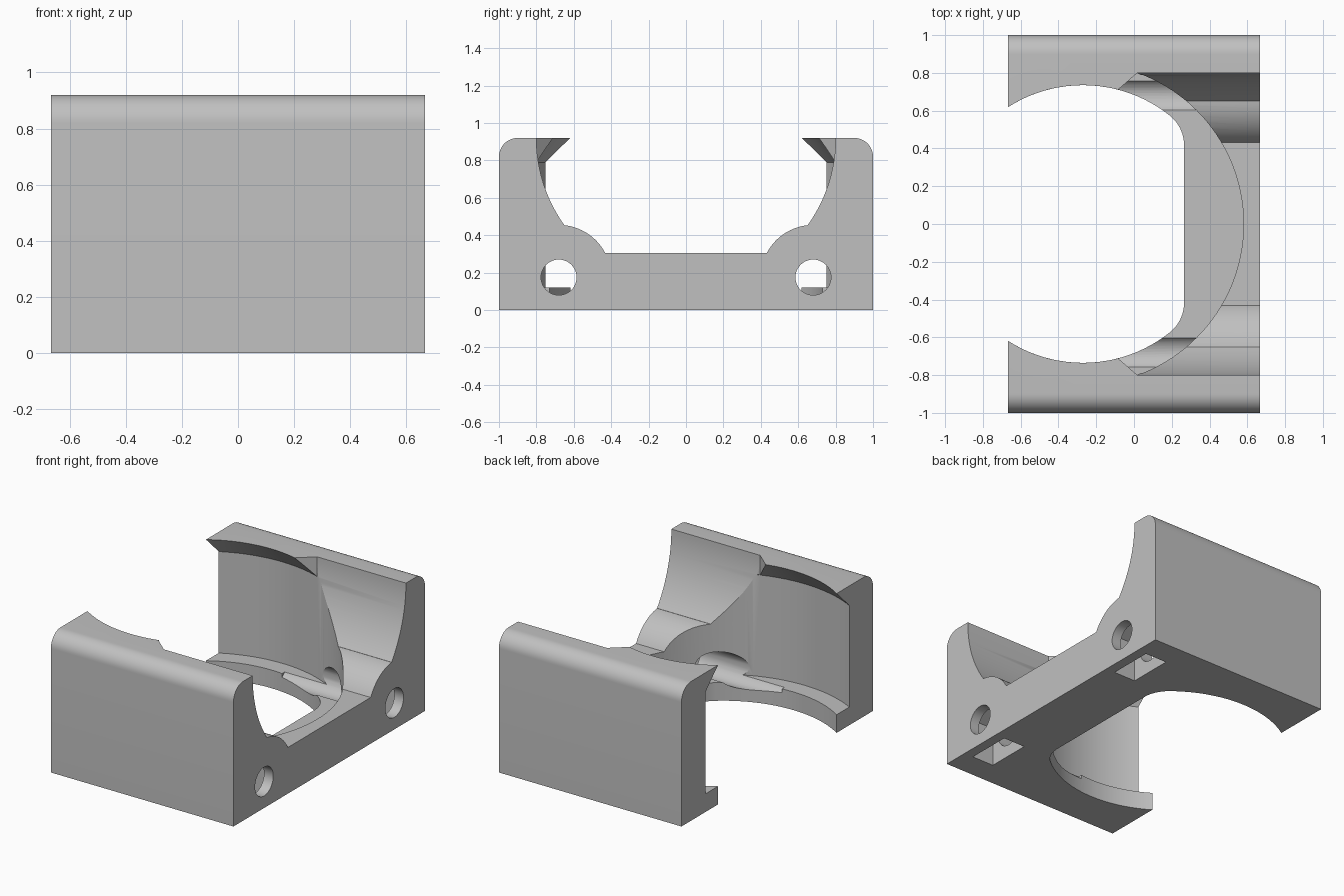
import bpy, bmesh
from math import sin, cos, radians, degrees, atan2, sqrt
from mathutils import Vector

if "Cube" in bpy.data.objects:
    bpy.data.objects.remove(bpy.data.objects["Cube"])

HALF_X, HEIGHT = 0.667, 0.92
BORE_X, BORE_R, LIP_R = -0.27, 0.85, 0.735
BOLT_Y, BOLT_Z, BOLT_R = 0.68, 0.175, 0.095


def arc(cx, cy, r, a0, a1, n):
    """Points on a circular arc, angles in degrees."""
    angles = [radians(a0 + (a1 - a0) * i / n) for i in range(n + 1)]
    return [(cx + r * cos(a), cy + r * sin(a)) for a in angles]


def mirrored(half):
    """Close a half profile by mirroring its first coordinate."""
    return half + [(-u, v) for u, v in reversed(half)]


def loft(name, rings):
    """Solid through a stack of rings with equal point counts."""
    bm = bmesh.new()
    loops = [[bm.verts.new(p) for p in ring] for ring in rings]
    for low, high in zip(loops, loops[1:]):
        for i in range(len(low)):
            j = (i + 1) % len(low)
            bm.faces.new((low[i], low[j], high[j], high[i]))
    bm.faces.new(loops[0][::-1])
    bm.faces.new(loops[-1])
    bmesh.ops.recalc_face_normals(bm, faces=bm.faces)
    mesh = bpy.data.meshes.new(name)
    bm.to_mesh(mesh)
    bm.free()
    obj = bpy.data.objects.new(name, mesh)
    bpy.context.collection.objects.link(obj)
    return obj


def prism_x(name, profile, x0, x1):
    return loft(name, [[(x, y, z) for y, z in profile] for x in (x0, x1)])


def prism_z(name, profile, z0, z1):
    return loft(name, [[(x, y, z) for x, y in profile] for z in (z0, z1)])


# Block with rounded upper outer edges
half = [(1, 0)] + arc(0.9, HEIGHT - 0.1, 0.1, 0, 90, 12)
body = prism_x("clamp_body", mirrored(half), -HALF_X, HALF_X)

cutters = []

# Channel running out of the left end, with humps over the bolts
half = [(0.8, 1.1)] + arc(0, HEIGHT, 0.8, 0, -35.6, 20)
half += arc(BOLT_Y, BOLT_Z, 0.28, 96, 152.3, 14)
cutters.append(prism_x("channel_cutter", mirrored(half), 0.017, 0.8))

# Upright bore, narrowing to an overhanging lip at the top
slope = (BORE_R - LIP_R) / 0.13
levels = [(0.12, BORE_R), (0.79, BORE_R), (1.0, BORE_R - slope * 0.21)]
rings = [[(x, y, z) for x, y in arc(BORE_X, 0, r, 0, 360, 128)[:-1]] for z, r in levels]
cutters.append(loft("bore_cutter", rings))

# Floor opening: a circle with one flat side and rounded corners
corner_r, flat_x = 0.2, 0.265
cx = flat_x - corner_r
cy = sqrt((LIP_R - corner_r) ** 2 - (cx - BORE_X) ** 2)
turn = degrees(atan2(cy, cx - BORE_X))
outline = arc(cx, cy, corner_r, 0, turn, 12)
outline += arc(BORE_X, 0, LIP_R, turn, 360 - turn, 80)[1:]
outline += arc(cx, -cy, corner_r, -turn, 0, 12)[1:]
cutters.append(prism_z("floor_cutter", outline, -0.1, 0.3))

# Slanted ends of the overhanging lip
side = [(0.2, 0.7), (0.017, 0.799), (-0.08, 0.715)]
outline = side + [(x, -y) for x, y in reversed(side)]
cutters.append(prism_z("lip_end_cutter", outline, 0.7, 1.1))

# Bolt holes and the nut pockets open to the underside
for s in (-1, 1):
    y = s * BOLT_Y
    circle = arc(y, BOLT_Z, BOLT_R, 0, 360, 40)[:-1]
    cutters.append(prism_x("bolt_cutter", circle, -0.19, 0.8))
    box = [(y - 0.15, -0.1), (y + 0.15, -0.1), (y + 0.15, 0.26), (y, 0.34), (y - 0.15, 0.26)]
    cutters.append(prism_x("nut_cutter", box, 0.44, 0.6))

# Cut everything out of the block
bpy.ops.object.select_all(action='DESELECT')
bpy.context.view_layer.objects.active = body
body.select_set(True)
for cutter in cutters:
    cutter.hide_render = True
    mod = body.modifiers.new("cut", 'BOOLEAN')
    mod.operation = 'DIFFERENCE'
    mod.solver = 'EXACT'
    mod.object = cutter
    bpy.ops.object.modifier_apply(modifier=mod.name)
    bpy.data.objects.remove(cutter)

# Single grey material
grey = bpy.data.materials.new("plain_grey")
grey.use_nodes = True
colour = (0.53, 0.53, 0.53, 1)
grey.diffuse_color = colour
grey.node_tree.nodes["Principled BSDF"].inputs["Base Color"].default_value = colour
body.data.materials.clear()
body.data.materials.append(grey)
bpy.ops.object.shade_smooth_by_angle(angle=radians(25))
